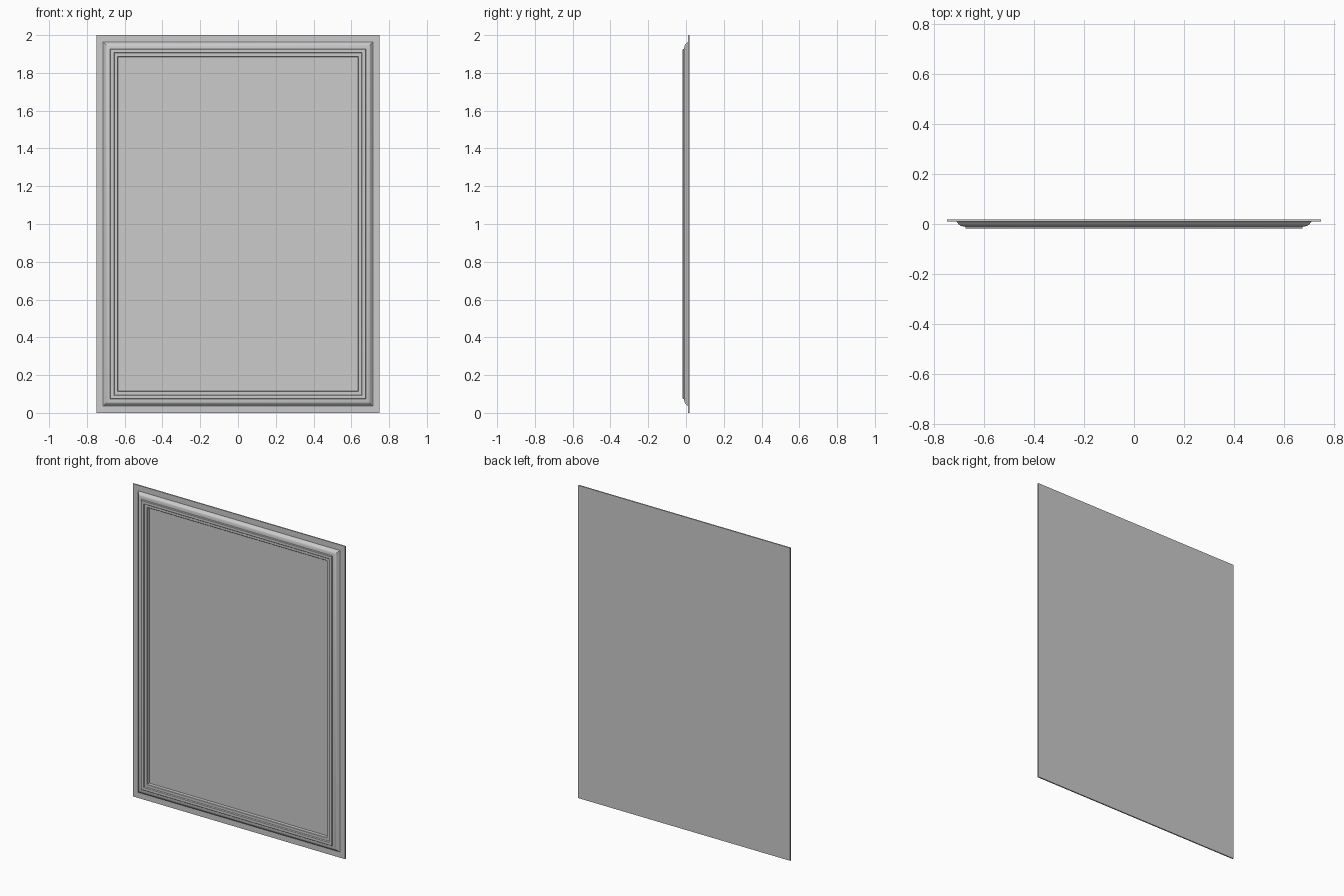
import bpy
import bmesh

cube = bpy.data.objects.get("Cube")
if cube:
    bpy.data.objects.remove(cube)

HALF_W, HEIGHT, BACK = 0.75, 2.0, 0.018

# Grey paint
grey = bpy.data.materials.new("grey paint")
grey.use_nodes = True
colour = (0.6, 0.6, 0.6, 1)
grey.diffuse_color = colour
grey.node_tree.nodes["Principled BSDF"].inputs["Base Color"].default_value = colour


def rectangle(bm, inset, y):
    """Four corners of a rectangle set in from the outer edge."""
    x = HALF_W - inset
    return [bm.verts.new((sx * x, y, z)) for sx, z in
            ((-1, inset), (1, inset), (1, HEIGHT - inset), (-1, HEIGHT - inset))]


def finish(name, bm):
    bmesh.ops.recalc_face_normals(bm, faces=bm.faces)
    mesh = bpy.data.meshes.new(name)
    bm.to_mesh(mesh)
    bm.free()
    mesh.materials.append(grey)
    obj = bpy.data.objects.new(name, mesh)
    bpy.context.collection.objects.link(obj)
    bpy.ops.object.select_all(action="DESELECT")
    obj.select_set(True)
    bpy.context.view_layer.objects.active = obj
    bpy.ops.object.shade_smooth_by_angle(angle=0.6)


# Moulding profile: inset from the outer edge, depth
profile = [
    (0, BACK), (0, 0.010),                                    # flat rim
    (0.036, 0.010), (0.040, 0.007), (0.045, 0.001),           # rounded shoulder
    (0.050, -0.004), (0.055, -0.007), (0.062, -0.009), (0.073, -0.010),
    (0.074, -0.016), (0.076, -0.018), (0.093, -0.018),        # raised bead
    (0.095, -0.016), (0.096, -0.011), (0.113, -0.011),        # inner step
    (0.115, -0.009), (0.116, 0.010),                          # drop to the panel
]

# Moulded frame and recessed panel as one closed door
bm = bmesh.new()
rings = [rectangle(bm, inset, y) for inset, y in profile]
for a, b in zip(rings, rings[1:]):
    for i in range(4):
        j = (i + 1) % 4
        bm.faces.new((a[i], a[j], b[j], b[i]))
bm.faces.new(rings[0])
bm.faces.new(rings[-1])
finish("moulded_panel", bm)
